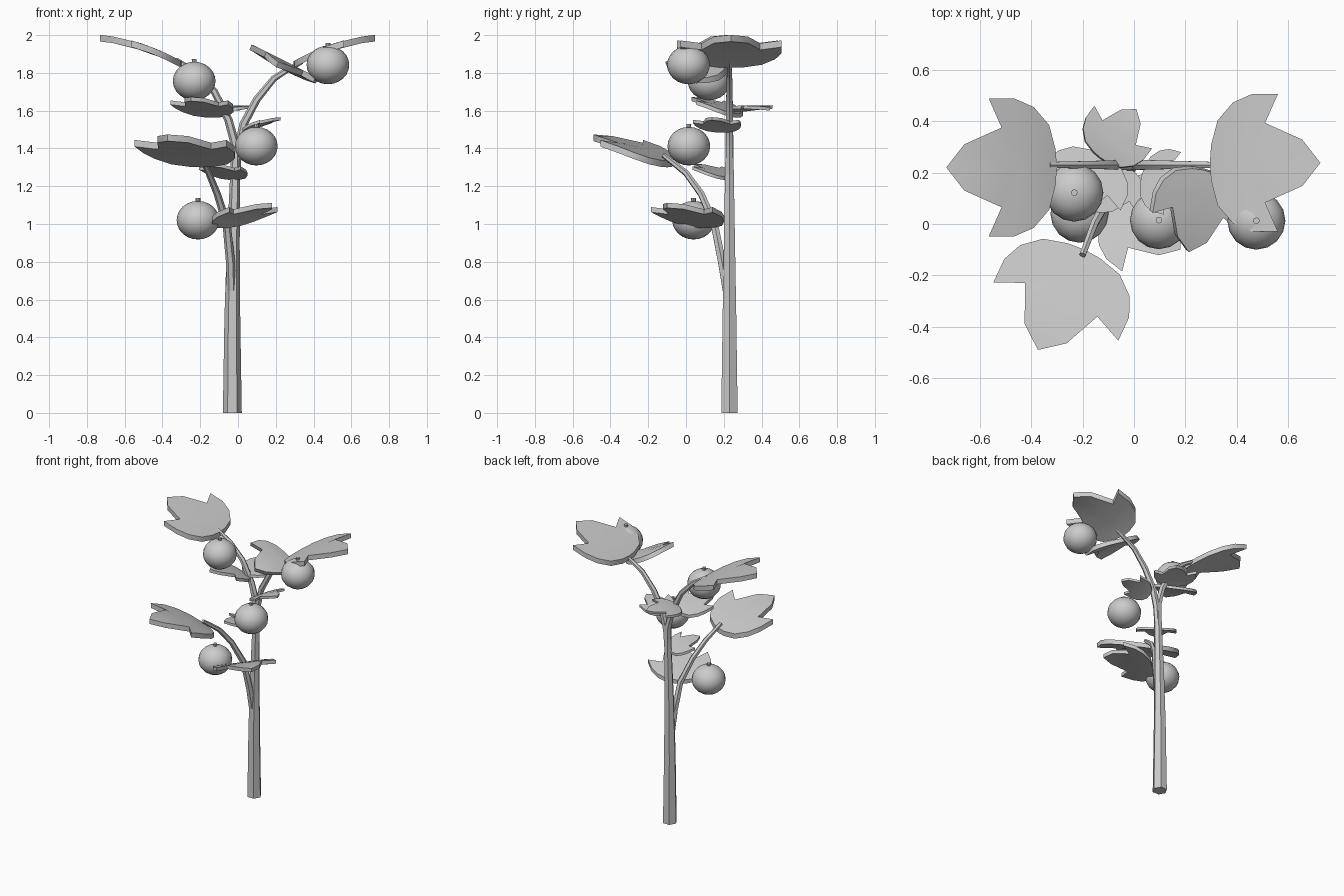
import bpy, bmesh, math
from mathutils import Matrix, Vector

if "Cube" in bpy.data.objects:
    bpy.data.objects.remove(bpy.data.objects["Cube"])


def finish(name, bm, smooth=True):
    bmesh.ops.recalc_face_normals(bm, faces=bm.faces)
    me = bpy.data.meshes.new(name)
    bm.to_mesh(me)
    bm.free()
    ob = bpy.data.objects.new(name, me)
    bpy.context.collection.objects.link(ob)
    if smooth:
        bpy.ops.object.select_all(action='DESELECT')
        ob.select_set(True)
        bpy.context.view_layer.objects.active = ob
        bpy.ops.object.shade_smooth_by_angle(angle=math.radians(32))
    return ob


# Six-sided tapering tube through (x, y, z, radius) points
def stem(name, pts, sides=6):
    bm = bmesh.new()
    rings = []
    for i, p in enumerate(pts):
        a = Vector(pts[max(i - 1, 0)][:3])
        b = Vector(pts[min(i + 1, len(pts) - 1)][:3])
        d = (b - a).normalized()
        if i == 0 and p[2] == 0:
            d = Vector((0, 0, 1))
        s = Vector((0, 1, 0)).cross(d).normalized()
        t = d.cross(s)
        rings.append([bm.verts.new(Vector(p[:3]) + p[3] * (
            s * math.cos(k * math.tau / sides) + t * math.sin(k * math.tau / sides)))
            for k in range(sides)])
    for r, q in zip(rings, rings[1:]):
        for k in range(sides):
            n = (k + 1) % sides
            bm.faces.new((r[k], r[n], q[n], q[k]))
    bm.faces.new(rings[0])
    bm.faces.new(rings[-1])
    return finish(name, bm)


# Three-lobed leaf: half outline (length, width) joined to a midrib and mirrored
HALF = [(0, 0), (.005, .07), (.03, .165), (.09, .235), (.165, .268),
        (.265, .268), (.215, .155), (.36, .09), (.43, 0)]
RIB = [0, .02, .05, .08, .11, .14, .2, .36, .43]


def leaf(name, base, yaw, scale=1.0, pitch=0, roll=0, thick=.035):
    bm = bmesh.new()

    def arch(u):
        return .56 * u - .55 * u * u

    layers = []
    for dz in (0, -thick):
        rib = [bm.verts.new((u, 0, arch(u) + dz)) for u in RIB]
        sides = []
        for sgn in (1, -1):
            edge = [bm.verts.new((u, sgn * v, arch(u) + dz)) for u, v in HALF[1:-1]]
            edge = [rib[0]] + edge + [rib[-1]]
            for i in range(len(rib) - 1):
                f = []
                for v in (rib[i], rib[i + 1], edge[i + 1], edge[i]):
                    if v not in f:
                        f.append(v)
                bm.faces.new(f)
            sides.append(edge)
        layers.append(sides)
    # rim wall
    for top, bot in zip(*layers):
        for i in range(len(top) - 1):
            bm.faces.new((top[i], top[i + 1], bot[i + 1], bot[i]))
    m = (Matrix.Translation(base) @ Matrix.Rotation(math.radians(yaw), 4, 'Z')
         @ Matrix.Rotation(math.radians(-pitch), 4, 'Y')
         @ Matrix.Rotation(math.radians(roll), 4, 'X') @ Matrix.Scale(scale, 4))
    bm.transform(m)
    return finish(name, bm)


# Slightly squashed round fruit with a short stalk
def fruit(name, c):
    bm = bmesh.new()
    bmesh.ops.create_uvsphere(
        bm, u_segments=16, v_segments=12, radius=1,
        matrix=Matrix.Translation(c) @ Matrix.Diagonal((.113, .113, .102, 1)))
    finish(name, bm)
    bm = bmesh.new()
    bmesh.ops.create_cone(bm, cap_ends=True, segments=8, radius1=.011, radius2=.013, depth=.035,
                          matrix=Matrix.Translation(Vector(c) + Vector((0, 0, .1))))
    finish(name + "_stalk", bm)


# Trunk running into the left branch, then the right and front branches
stem("trunk", [(-.03, .23, 0, .05), (-.03, .23, .5, .042), (-.025, .23, .9, .034),
               (-.015, .23, 1.25, .027), (-.015, .23, 1.42, .024), (-.05, .23, 1.55, .022),
               (-.125, .23, 1.7, .019), (-.22, .23, 1.8, .016), (-.33, .23, 1.87, .013)])
stem("right_branch", [(-.015, .23, 1.2, .022), (0, .23, 1.4, .022), (.03, .23, 1.53, .022),
                      (.1, .23, 1.66, .02), (.19, .23, 1.77, .017), (.26, .23, 1.815, .015),
                      (.34, .23, 1.86, .012)])
stem("front_branch", [(-.035, .215, .65, .024), (-.04, .19, .8, .024), (-.06, .15, 1.0, .022),
                      (-.11, .08, 1.16, .019), (-.155, 0, 1.27, .017), (-.2, -.12, 1.365, .013)])

# Large leaves at the branch ends
leaf("left_top_leaf", (-.3, .22, 1.862), 180)
leaf("right_top_leaf", (.295, .238, 1.862), 0)
leaf("front_leaf", (-.192, -.1, 1.335), 245)

# Smaller leaves along the stems
leaf("inner_right_leaf", (.27, .21, 1.835), 252, .72, pitch=-12, roll=-27, thick=.045)
leaf("back_leaf", (-.13, .258, 1.61), 53.5, .52, pitch=-16)
leaf("inner_left_leaf", (-.135, .275, 1.585), 245, .63)
leaf("small_right_leaf", (.03, .19, 1.5), -15, .47)
leaf("small_left_leaf", (-.02, .22, 1.25), 235, .5)
leaf("low_leaf", (-.08, .104, 1.005), -38, .77)

# Fruits
for i, c in enumerate([(-.212, .04, 1.02), (.097, .015, 1.412),
                       (-.232, .122, 1.757), (.476, .013, 1.842)]):
    fruit("fruit_%d" % (i + 1), c)
